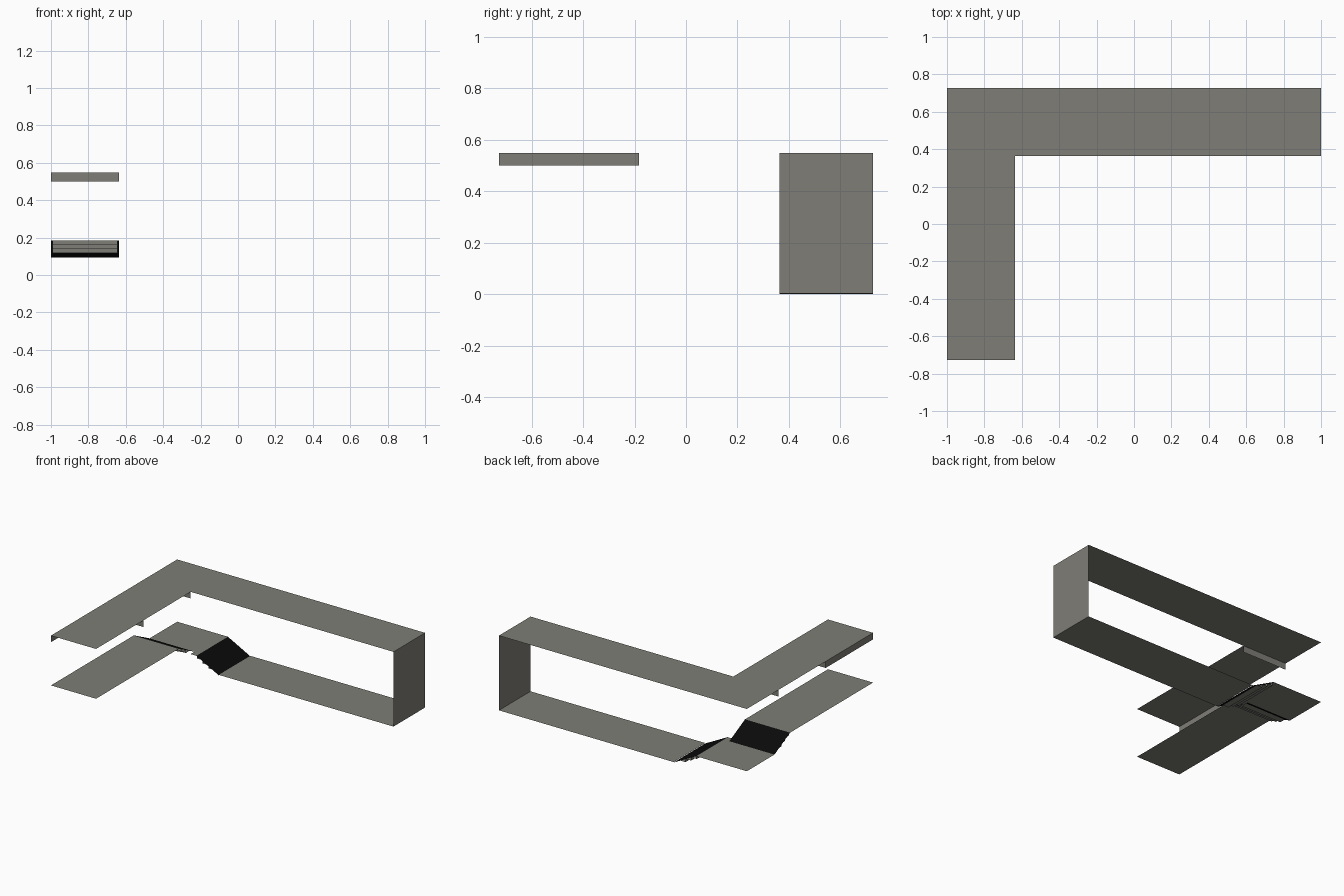
import bpy

if "Cube" in bpy.data.objects:
    bpy.data.objects.remove(bpy.data.objects["Cube"])


def material(name, rgb):
    m = bpy.data.materials.new(name)
    m.diffuse_color = (*rgb, 1)
    m.use_nodes = True
    m.node_tree.nodes["Principled BSDF"].inputs["Base Color"].default_value = m.diffuse_color
    return m


GREY = material("warm_grey", (0.21, 0.207, 0.183))
BLACK = material("near_black", (0.003, 0.003, 0.003))

# Hall layout: U is the corridor width
U = 0.3636
L, R, F, B = -1.0, 1.0, -0.727, 0.727
XI, YI = L + U, B - U                      # inner walls of the L
LOW, MID, HIGH, TOP = 0.003, 0.094, 0.185, 0.548
SX0, SX1 = -0.59, -0.41                    # stair along x
SY0, SY1 = 0.229, 0.409                    # stair along y
LIP = 0.5                                  # lower edge of ceiling trims


def sheet(name, faces, mat=GREY):
    """Open sheet made of polygons given as corner lists, welded together."""
    index, polys = {}, []
    for f in faces:
        polys.append([index.setdefault(tuple(round(c, 5) for c in p), len(index)) for p in f])
    me = bpy.data.meshes.new(name)
    me.from_pydata(list(index), [], polys)
    me.materials.append(mat)
    ob = bpy.data.objects.new(name, me)
    bpy.context.collection.objects.link(ob)
    return ob


def flat(x0, x1, y0, y1, z):
    return [(x0, y0, z), (x1, y0, z), (x1, y1, z), (x0, y1, z)]


def extrude(profile, place, a, b):
    """Sweep a (run, height) profile across from a to b."""
    return [[place(p, a), place(p, b), place(q, b), place(q, a)]
            for p, q in zip(profile, profile[1:])]


# Floors and ceiling
sheet("lower_floor", [flat(SX1, R, YI, B, LOW)])
sheet("corner_landing", [flat(L, XI, SY1, B, MID), flat(XI, SX0, YI, B, MID)])
sheet("upper_floor", [flat(L, XI, F, SY0, HIGH)])
sheet("ceiling", [[(L, F, TOP), (XI, F, TOP), (XI, YI, TOP),
                   (R, YI, TOP), (R, B, TOP), (L, B, TOP)]])

# End wall of the long corridor
sheet("end_wall", [[(R, YI, LOW), (R, B, LOW), (R, B, TOP), (R, YI, TOP)]])

# Trims hanging from the ceiling
for name, y in (("middle_ceiling_trim", -U / 2), ("corner_ceiling_trim", YI)):
    sheet(name, [[(L, y, LIP), (XI, y, LIP), (XI, y, TOP), (L, y, TOP)]])
sheet("side_ceiling_trim", [[(L, F, LIP), (L, -U / 2, LIP), (L, -U / 2, TOP), (L, F, TOP)]])


def stair(name, start, end, high, low, place, a, b):
    """Dark ramp with grey steps stepping down beneath it."""
    sheet(name + "_ramp", extrude([(start, high), (end, low)], place, a, b), BLACK)
    n, inset = 4, 0.008
    run, rise = (end - start) / n, (high - low) / n
    prof = [(start, high)]
    for i in range(n - 1):
        z = high - rise * (i + 1)
        prof += [(start + run * i, z), (start + run * (i + 1), z)]
    sheet(name + "_steps", extrude(prof, place, a + inset, b - inset))


# Two short flights either side of the landing
stair("upper_stair", SY0, SY1, HIGH, MID, lambda p, t: (t, p[0], p[1]), L, XI)
stair("lower_stair", SX0, SX1, MID, 0.0, lambda p, t: (p[0], t, p[1]), YI, B)
